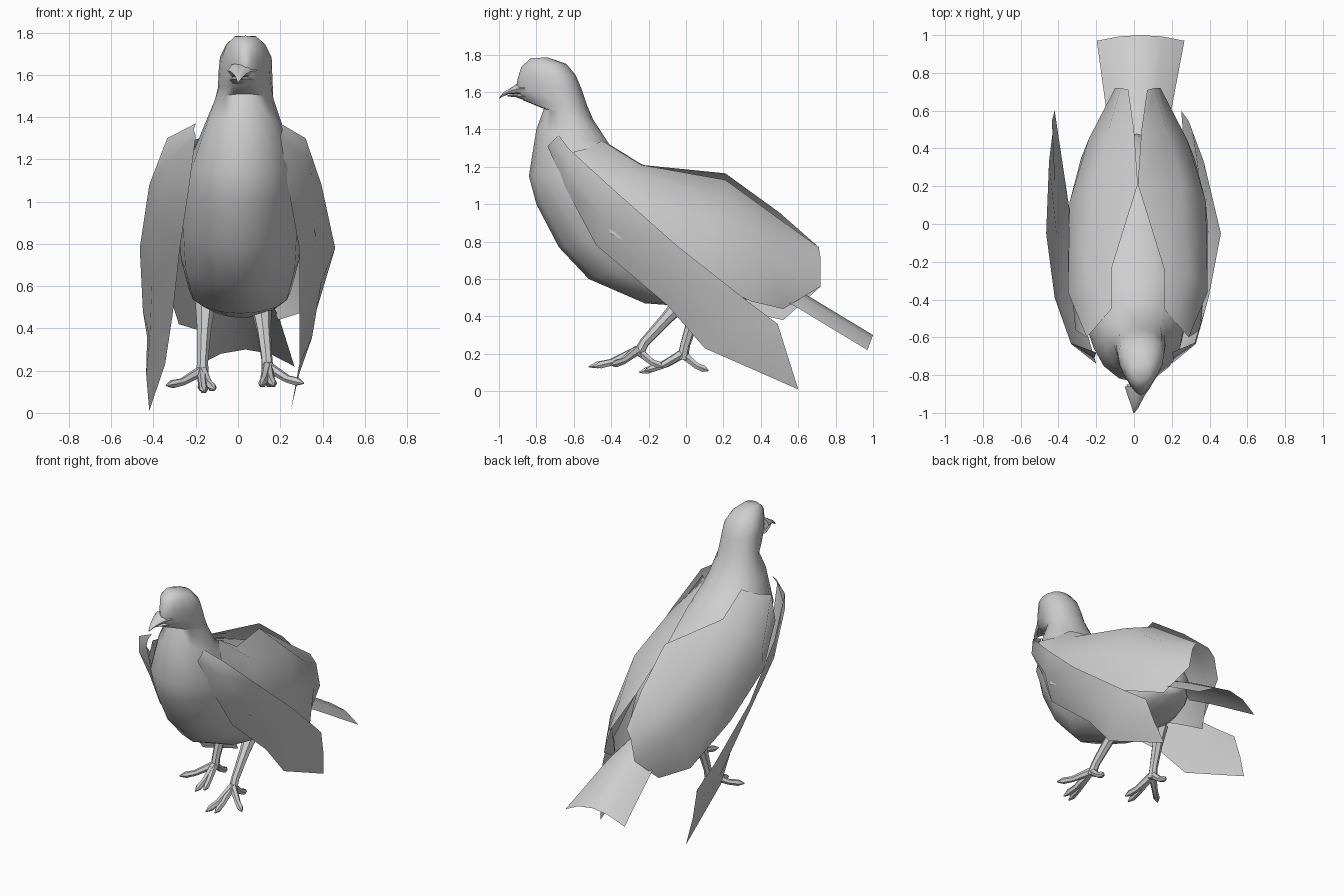
import bpy, math
from mathutils import Vector

if "Cube" in bpy.data.objects:
    bpy.data.objects.remove(bpy.data.objects["Cube"])

grey = bpy.data.materials.new("plumage grey")
grey.diffuse_color = (0.62, 0.62, 0.62, 1)
grey.use_nodes = True
grey.node_tree.nodes["Principled BSDF"].inputs["Base Color"].default_value = grey.diffuse_color


def make(name, verts, faces, angle=40):
    me = bpy.data.meshes.new(name)
    me.from_pydata([tuple(v) for v in verts], [], faces)
    me.materials.append(grey)
    ob = bpy.data.objects.new(name, me)
    bpy.context.collection.objects.link(ob)
    bpy.ops.object.select_all(action='DESELECT')
    bpy.context.view_layer.objects.active = ob
    ob.select_set(True)
    bpy.ops.object.mode_set(mode='EDIT')
    bpy.ops.mesh.select_all(action='SELECT')
    bpy.ops.mesh.normals_make_consistent(inside=False)
    bpy.ops.object.mode_set(mode='OBJECT')
    bpy.ops.object.shade_smooth_by_angle(angle=math.radians(angle))
    return ob


def loft(name, rings, angle=40):
    """Skin a list of equal closed rings and cap both ends."""
    n = len(rings[0])
    verts = [v for r in rings for v in r]
    faces = [(i*n + k, i*n + (k+1) % n, (i+1)*n + (k+1) % n, (i+1)*n + k)
             for i in range(len(rings) - 1) for k in range(n)]
    faces += [tuple(range(n)), tuple(range(len(verts) - n, len(verts)))]
    return make(name, verts, faces, angle)


def sheet(name, rows):
    """Skin a grid of points as an open surface."""
    n = len(rows[0])
    faces = [(i*n + k, i*n + k + 1, (i+1)*n + k + 1, (i+1)*n + k)
             for i in range(len(rows) - 1) for k in range(n - 1)]
    return make(name, [p for r in rows for p in r], faces, 50)


def ellipses(sections, n=16):
    """Sections: front y, front z, back y, back z, half width, centre x, front taper."""
    out = []
    for fy, fz, by, bz, w, cx, taper in sections:
        f, b = Vector((cx, fy, fz)), Vector((cx, by, bz))
        out.append([(f + b)/2 + (f - b)/2*math.cos(a)
                    + Vector((w*math.sin(a)*(1 - taper*math.cos(a)), 0, 0))
                    for a in (2*math.pi*k/n for k in range(n))])
    return out


def tube(name, pts, radii, n=7):
    pts = [Vector(p) for p in pts]
    rings = []
    for i, p in enumerate(pts):
        d = pts[min(i+1, len(pts)-1)] - pts[max(i-1, 0)]
        q = d.to_track_quat('Z', 'Y')
        rings.append([p + q @ Vector((radii[i]*math.cos(a), radii[i]*math.sin(a), 0))
                      for a in (2*math.pi*k/n for k in range(n))])
    return loft(name, rings)


# body, neck and head in one skin
loft("body", ellipses([
    (-.83, 1.78, -.74, 1.785, .05, .035, 0), (-.88, 1.735, -.64, 1.75, .092, .037, .2),
    (-.90, 1.67, -.59, 1.69, .113, .037, .45), (-.91, 1.62, -.56, 1.62, .115, .035, .5),
    (-.87, 1.555, -.53, 1.53, .122, .035, .4), (-.76, 1.51, -.495, 1.45, .14, .03, .1),
    (-.80, 1.40, -.41, 1.32, .185, .025, 0), (-.84, 1.15, -.24, 1.215, .248, .015, 0),
    (-.80, 1.0, 0, 1.13, .28, .01, 0), (-.68, .77, .2, 1.04, .29, .01, 0),
    (-.52, .60, .38, .85, .28, .01, 0), (-.22, .47, .47, .68, .24, .01, 0),
    (.05, .45, .48, .57, .16, .02, 0), (.25, .47, .47, .53, .07, .03, 0)]), 60)

# beak
loft("upper_beak", ellipses([
    (-.86, 1.58, -.86, 1.66, .07, .02, 0), (-.905, 1.588, -.90, 1.645, .048, .012, 0),
    (-.95, 1.588, -.945, 1.617, .028, .008, 0), (-.98, 1.575, -.975, 1.60, .015, .005, 0),
    (-1.0, 1.563, -.995, 1.575, .004, 0, 0)], 8))
loft("lower_beak", ellipses([
    (-.85, 1.55, -.85, 1.60, .06, .02, 0), (-.91, 1.572, -.91, 1.59, .032, .01, 0),
    (-.955, 1.576, -.955, 1.584, .006, .005, 0)], 8))

# folded coverts, draped from the back ridge down the flank
coverts = [
    [(.14, -.45, 1.34), (.20, -.52, 1.30), (.27, -.60, 1.28), (.33, -.56, 1.13)],
    [(.14, -.24, 1.21), (.27, -.25, 1.16), (.37, -.36, 1.02), (.345, -.40, .84)],
    [(0, .21, 1.15), (.23, .22, 1.03), (.36, .12, .82), (.37, 0, .64)],
    [(.02, .50, .94), (.16, .48, .84), (.26, .45, .68), (.30, .35, .48)],
    [(.05, .71, .77), (.09, .72, .71), (.12, .72, .56), (.17, .52, .44)]]
ridge_lift = {"left": .015, "right": -.02}
hem_drop = {"left": .06, "right": 0}

# flight feathers: lower leading edge and upper trailing edge, as (y, z)
lower = [(-.74, 1.31), (-.64, 1.08), (-.48, .78), (-.10, .46), (.10, .23), (.60, .01)]
upper = [(-.68, 1.37), (-.63, 1.30), (-.39, 1.08), (-.05, .78), (.33, .48), (.49, .36)]
edge_x = {"left": ([.20, .23, .275, .31, .345, .42], [.20, .335, .42, .465, .45, .43]),
          "right": ([.20, .235, .29, .29, .29, .25], [.20, .32, .395, .46, .37, .31])}

for side, s in (("left", -1), ("right", 1)):
    grid = []
    for i, r in enumerate(coverts):
        row = [Vector((s*x + .02, y, z)) for x, y, z in r]
        if i in (2, 3):
            row[0].z += ridge_lift[side]
        if i > 2:
            row[3].z -= hem_drop[side]
        grid.append(row)
    sheet(side + "_coverts", grid)
    lx, ux = edge_x[side]
    rows = []
    for (ly, lz), a, (uy, uz), b, bulge in zip(lower, lx, upper, ux,
                                               (.01, .05, .04, .02, .02, .01)):
        lo, up = Vector((s*a, ly, lz)), Vector((s*b, uy, uz))
        rows.append([lo, (lo + up)/2 + Vector((s*bulge, 0, 0)), up])
    sheet(side + "_flight_feathers", rows)

# arched tail fan
sheet("tail", [[(cx + w*t, y - .03*t*t, z - .08*t*t) for t in (-1, -.5, 0, .5, 1)]
               for cx, w, y, z in ((.02, .13, .45, .62), (.025, .17, .62, .53),
                                   (.035, .232, 1.0, .30))])

# legs: hip, ankle and toes of each foot
legs = {
    "left": ((-.155, .08, .52), (-.17, -.02, .20),
             [(-.16, -.25, .10), (-.34, -.17, .13), (-.11, -.22, .11), (-.17, .12, .11)]),
    "right": ((.11, .0, .50), (.14, -.26, .22),
              [(.11, -.52, .13), (.31, -.40, .14), (.17, -.50, .13), (.15, -.12, .13)])}
for side, (hip, ankle, toes) in legs.items():
    h, a = Vector(hip), Vector(ankle)
    tube(side + "_leg", [h, h.lerp(a, .4), h.lerp(a, .85), a + Vector((0, 0, -.03))],
         [.05, .034, .027, .03])
    for i, t in enumerate(toes):
        t = Vector(t)
        knuckle = a.lerp(t, .55) + Vector((0, 0, -.015))
        tube(f"{side}_toe_{i+1}", [a, knuckle, t.lerp(knuckle, .4), t],
             [.026, .019, .021, .004], 6)
